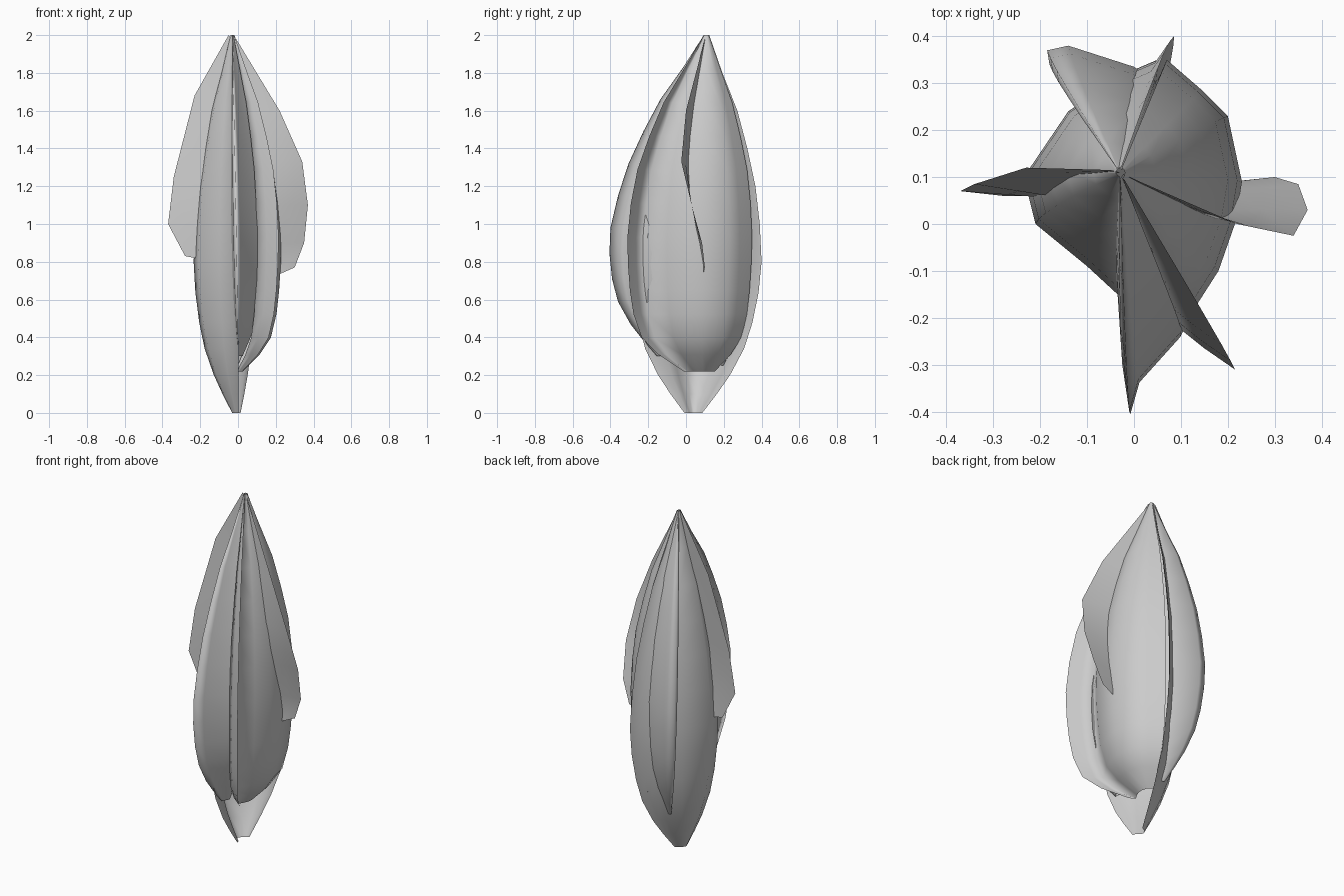
import bpy
from mathutils import Vector

APEX = Vector((-0.03, 0.11, 2.0))
# height fraction from the apex, width factor: slim and blunt tip shapes
SLIM = [(0, .04), (.1, .27), (.2, .53), (.3, .71), (.4, .86), (.5, .95), (.6, 1),
        (.68, .97), (.76, .89), (.83, .77), (.9, .56), (.95, .36), (1, .14)]
BLUNT = [(0, .04), (.1, .29), (.2, .55), (.3, .73), (.4, .88), (.5, .96), (.6, 1),
         (.68, .99), (.76, .96), (.83, .91), (.9, .8), (.95, .58), (1, .25)]


def sheet(name, rows):
    n = len(rows[0])
    verts = [p for r in rows for p in r]
    faces = [(i * n + j, i * n + j + 1, (i + 1) * n + j + 1, (i + 1) * n + j)
             for i in range(len(rows) - 1) for j in range(n - 1)]
    me = bpy.data.meshes.new(name)
    me.from_pydata(verts, [], faces)
    for p in me.polygons:
        p.use_smooth = True
    ob = bpy.data.objects.new(name, me)
    bpy.context.collection.objects.link(ob)
    return ob


def leaf(name, section, tip, shape):
    """Spoon leaf: widest cross-section swept from the apex to its tip."""
    tip = Vector(tip)
    mid = APEX.lerp(tip, .6)
    rows = []
    for s, w in shape:
        c = APEX.lerp(tip, s)
        rows.append([(c.x + (x - mid.x) * w, c.y + (y - mid.y) * w, c.z) for x, y in section])
    sheet(name, rows)


def fin(name, outer, inner):
    """Short side leaf between an outer and an inner edge."""
    rows = []
    for a, b in zip(outer, inner):
        a, b = Vector(a), Vector(b)
        rows.append([a.lerp(b, k / 2) for k in range(3)])
    sheet(name, rows)


# four large leaves
leaf("left_leaf", [(0, -.28), (-.035, -.15), (-.1, -.09), (-.21, 0), (-.235, .1),
                   (-.14, .24), (-.02, .32), (.05, .35), (.085, .4)], (.0, .04, 0), SLIM)
leaf("right_leaf", [(.215, -.31), (.15, -.265), (.1, -.225), (.18, -.1), (.215, 0),
                    (.23, .09), (.2, .23), (.145, .285), (.07, .35)], (-.04, .09, .22), BLUNT)
leaf("front_leaf", [(-.035, -.15), (-.025, -.3), (-.01, -.4), (.01, -.33), (.1, -.23),
                    (.16, -.1)], (.0, -.1, .3), SLIM)
leaf("back_leaf", [(-.18, .34), (-.185, .37), (-.14, .38), (0, .335), (.045, .305), (.065, .25)],
     (-.02, .17, .25), SLIM)

# two short side leaves
fin("left_side_leaf",
    [(-.05, .115, 2), (-.23, .12, 1.68), (-.34, .085, 1.25), (-.37, .07, 1.0),
     (-.28, .06, .83), (-.23, .06, .82)],
    [(-.03, .11, 1.98), (-.07, .1, 1.68), (-.15, .055, 1.25), (-.17, .055, 1.0),
     (-.2, .06, .86), (-.21, .06, .82)])
fin("right_side_leaf",
    [(-.01, .1, 1.98), (.22, 0, 1.6), (.34, -.025, 1.33), (.37, .03, 1.1),
     (.35, .085, .9), (.3, .1, .77), (.21, .09, .73)],
    [(-.02, .1, 1.94), (.08, .05, 1.6), (.14, .02, 1.33), (.18, .03, 1.1),
     (.2, .07, .9), (.21, .09, .79), (.2, .09, .73)])
